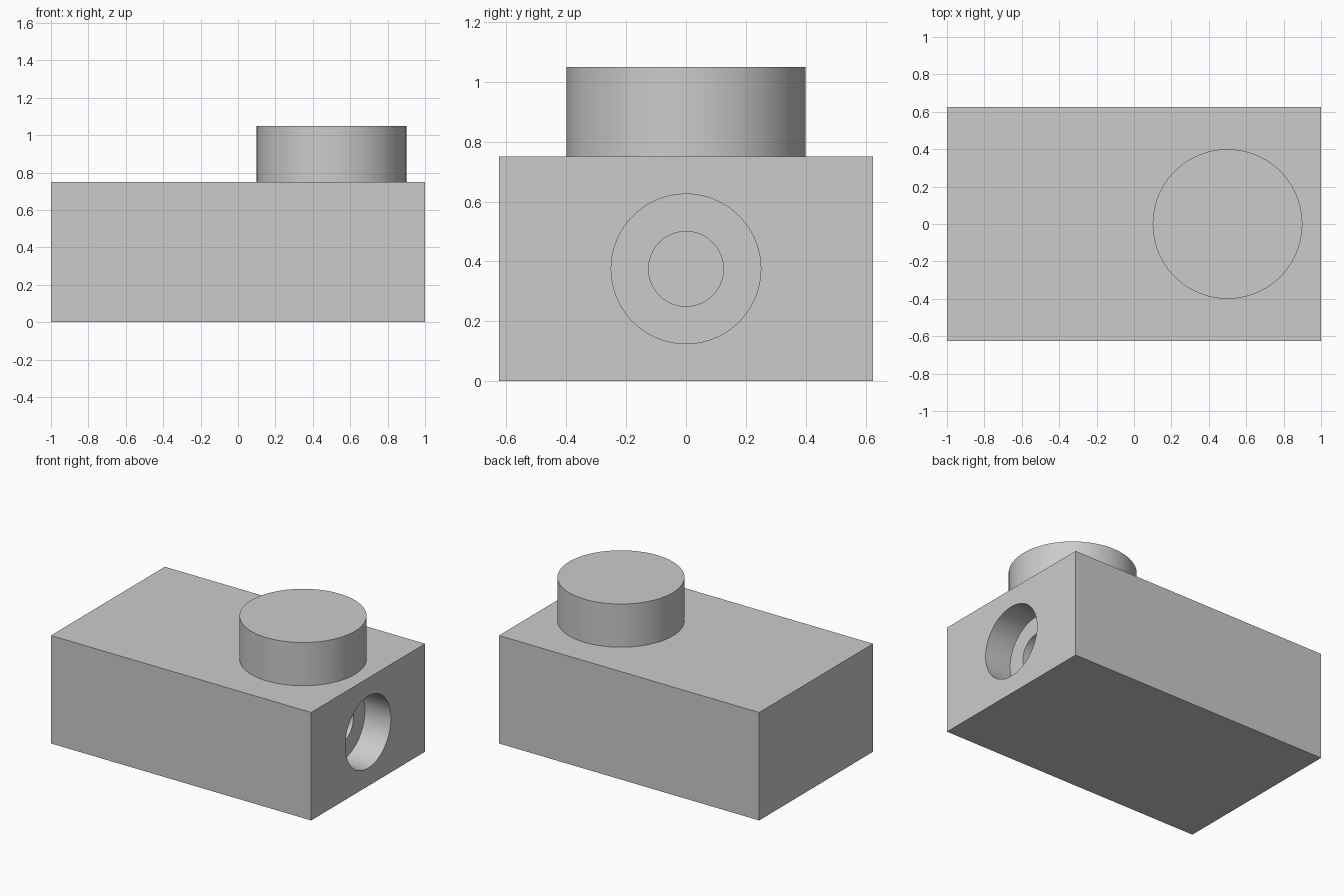
import bpy
from math import pi, radians

cube = bpy.data.objects.get("Cube")
if cube:
    bpy.data.objects.remove(cube, do_unlink=True)

LENGTH, WIDTH, HEIGHT = 2.0, 1.25, 0.75
END = LENGTH / 2
BORE_Z = HEIGHT / 2

# Plain grey material
grey = bpy.data.materials.new("plain_grey")
grey.use_nodes = True
colour = (0.6, 0.6, 0.6, 1)
grey.diffuse_color = colour
bsdf = next(n for n in grey.node_tree.nodes if n.type == "BSDF_PRINCIPLED")
bsdf.inputs["Base Color"].default_value = colour


def finish(name):
    obj = bpy.context.object
    obj.name = name
    obj.data.materials.append(grey)
    return obj


def upright_cylinder(name, radius, x, bottom, top):
    bpy.ops.mesh.primitive_cylinder_add(
        vertices=96, radius=radius, depth=top - bottom,
        location=(x, 0, (bottom + top) / 2))
    return finish(name)


def end_cylinder(name, radius, depth):
    """Cylinder along x that enters the +x end to the given depth."""
    overshoot = 0.1
    bpy.ops.mesh.primitive_cylinder_add(
        vertices=96, radius=radius, depth=depth + overshoot,
        location=(END + (overshoot - depth) / 2, 0, BORE_Z),
        rotation=(0, pi / 2, 0))
    return finish(name)


def combine(target, tool, operation):
    tool.hide_render = True
    mod = target.modifiers.new(tool.name, "BOOLEAN")
    mod.operation = operation
    mod.solver = "EXACT"
    mod.object = tool
    bpy.ops.object.select_all(action="DESELECT")
    bpy.context.view_layer.objects.active = target
    target.select_set(True)
    bpy.ops.object.modifier_apply(modifier=mod.name)
    bpy.data.objects.remove(tool, do_unlink=True)


# Rectangular block
bpy.ops.mesh.primitive_cube_add(size=1, location=(0, 0, HEIGHT / 2))
block = finish("block_with_boss")
block.scale = (LENGTH, WIDTH, HEIGHT)
bpy.ops.object.transform_apply(location=True, rotation=False, scale=True)

# Round boss, sunk slightly into the top
combine(block, upright_cylinder("boss", 0.4, 0.5, 0.7, 1.05), "UNION")

# Stepped bore in the end: wide counterbore, then a narrower hole
combine(block, end_cylinder("counterbore", 0.25, 0.2), "DIFFERENCE")
combine(block, end_cylinder("inner_hole", 0.125, 0.6), "DIFFERENCE")

# Smooth round walls, crisp edges
block.select_set(True)
bpy.context.view_layer.objects.active = block
bpy.ops.object.shade_smooth_by_angle(angle=radians(30))
